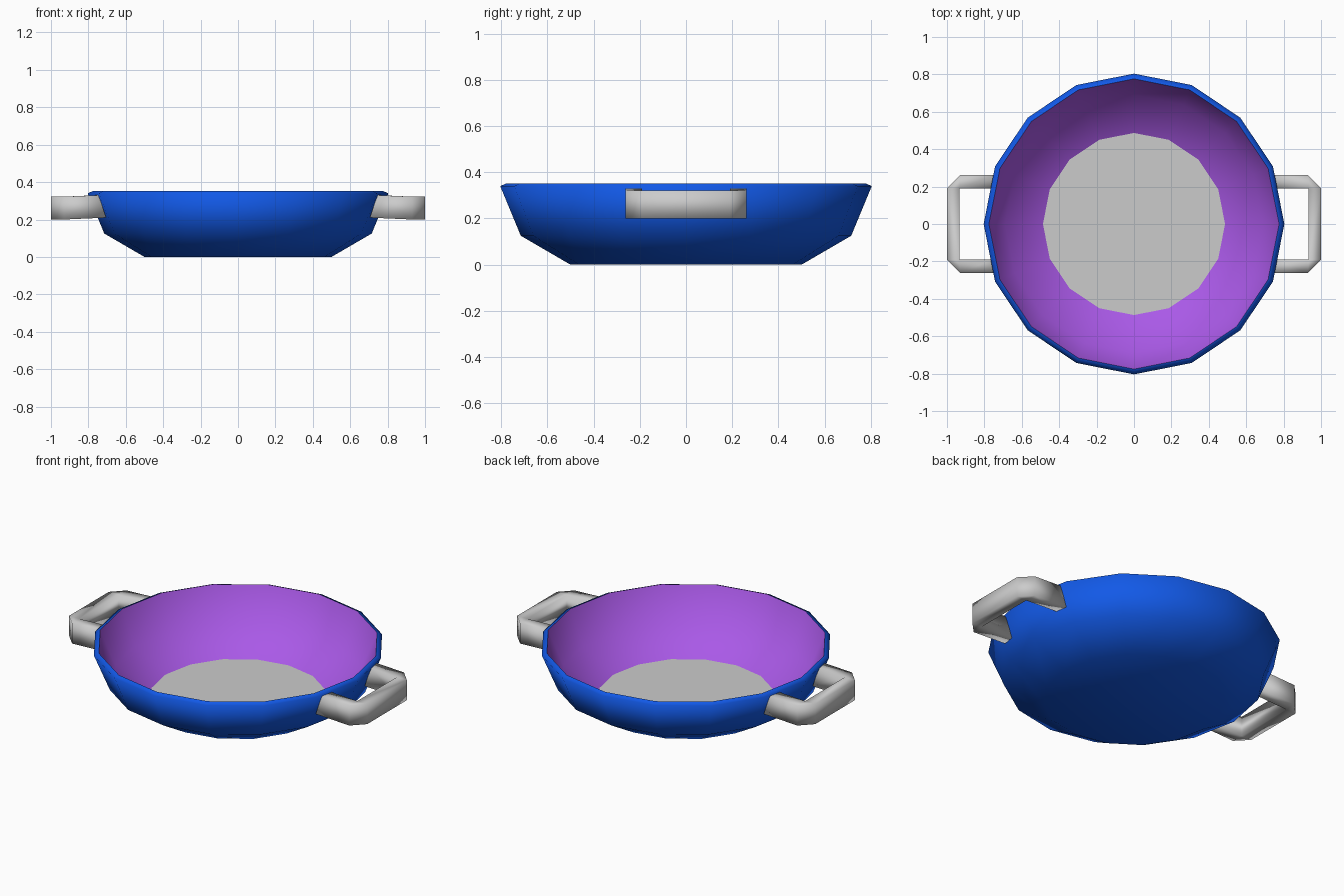
import bpy, bmesh
from math import cos, sin, pi

if "Cube" in bpy.data.objects:
    bpy.data.objects.remove(bpy.data.objects["Cube"])

SIDES = 16


def material(name, rgb):
    m = bpy.data.materials.new(name)
    m.diffuse_color = (*rgb, 1)
    m.use_nodes = True
    m.node_tree.nodes["Principled BSDF"].inputs["Base Color"].default_value = m.diffuse_color
    return m


def finish(bm, name, mat=None, angle=None, fix_normals=False):
    bmesh.ops.remove_doubles(bm, verts=bm.verts, dist=1e-4)
    if fix_normals:
        bmesh.ops.recalc_face_normals(bm, faces=bm.faces)
    me = bpy.data.meshes.new(name)
    bm.to_mesh(me)
    bm.free()
    ob = bpy.data.objects.new(name, me)
    bpy.context.collection.objects.link(ob)
    if mat:
        me.materials.append(mat)
    for p in me.polygons:
        p.use_smooth = True
    return ob


def ring(bm, r, z):
    return [bm.verts.new((r * cos(2 * pi * i / SIDES), r * sin(2 * pi * i / SIDES), z))
            for i in range(SIDES)]


def lathe(name, profile, mat=None, cap_bottom=False):
    """Revolve an (r, z) profile running along the outside, up, then inside, down."""
    bm = bmesh.new()
    rings = [ring(bm, r, z) for r, z in profile]
    for a, b in zip(rings, rings[1:]):
        for i in range(SIDES):
            j = (i + 1) % SIDES
            bm.faces.new((a[i], a[j], b[j], b[i]))
    if cap_bottom:
        bm.faces.new(rings[0][::-1])
    return finish(bm, name, mat)


blue = material("blue_enamel", (0.006, 0.1, 0.8))
purple = material("purple_lining", (0.4, 0.1, 0.8))

# Outer shell with the rim
lathe("pan_body", [(0.50, 0), (0.715, 0.125), (0.804, 0.34), (0.776, 0.352)],
      blue, cap_bottom=True)

# Inner wall
lathe("inner_wall", [(0.776, 0.352), (0.69, 0.147), (0.487, 0.03)], purple)

# Cooking floor
bm = bmesh.new()
bm.faces.new(ring(bm, 0.487, 0.03))
finish(bm, "cooking_floor")


# Square loop handles, chamfered on the outer corners only
def handle(name, side):
    # (outer xy, inner xy) along half of the loop; the ends lean with the wall
    half = [((0.725, 0.262), (0.737, 0.19)),
            ((0.93, 0.262), (0.933, 0.19)),
            ((1.0, 0.19), (0.933, 0.19))]
    path = half + [tuple((x, -y) for x, y in pair) for pair in reversed(half)]
    bm = bmesh.new()
    sections = []
    for k, (o, n) in enumerate(path):
        end = k in (0, len(path) - 1)
        lo, hi, lean = (0.21, 0.33, 0.02) if end else (0.2, 0.322, 0)
        corners = [(o, lo, -lean), (o, hi, lean), (n, hi, lean), (n, lo, -lean)]
        sections.append([bm.verts.new((side * (p[0] + dx), p[1], z)) for p, z, dx in corners])
    for a, b in zip(sections, sections[1:]):
        for i in range(4):
            j = (i + 1) % 4
            bm.faces.new((a[i], a[j], b[j], b[i]))
    bm.faces.new(sections[0])
    bm.faces.new(sections[-1][::-1])
    finish(bm, name, fix_normals=True)


handle("handle_right", 1)
handle("handle_left", -1)
